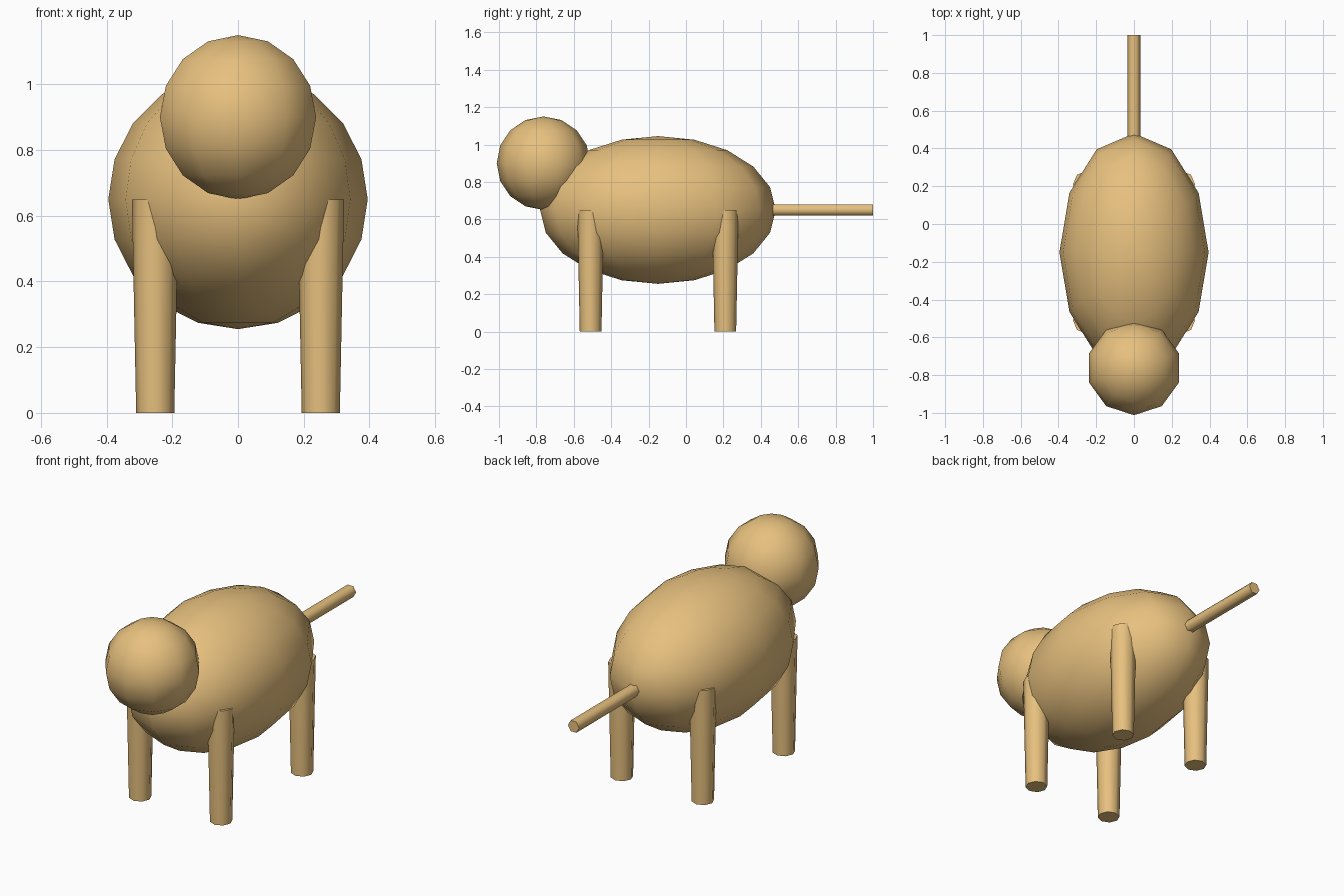
import bpy
from math import radians

if "Cube" in bpy.data.objects:
    bpy.data.objects.remove(bpy.data.objects["Cube"])

mat = bpy.data.materials.new("tan_hide")
mat.diffuse_color = (0.80, 0.53, 0.21, 1)
mat.use_nodes = True
mat.node_tree.nodes["Principled BSDF"].inputs["Base Color"].default_value = mat.diffuse_color


def finish(name):
    """Name, colour and smooth the newly made primitive, keeping cap rims sharp."""
    ob = bpy.context.object
    ob.name = name
    ob.data.materials.append(mat)
    bpy.ops.object.transform_apply(location=False, rotation=True, scale=True)
    bpy.ops.object.shade_smooth_by_angle(angle=radians(65))
    return ob


def ellipsoid(name, loc, radii, segments, rings):
    bpy.ops.mesh.primitive_uv_sphere_add(segments=segments, ring_count=rings,
                                         radius=1, location=loc)
    ob = bpy.context.object
    # first vertex column on the +x axis
    ob.rotation_euler.z = 0
    ob.scale = radii
    return finish(name)


def tube(name, loc, r1, r2, depth, sides, rot=(0, 0, 0)):
    bpy.ops.mesh.primitive_cone_add(vertices=sides, radius1=r1, radius2=r2,
                                    depth=depth, location=loc, rotation=rot)
    return finish(name)


# body: long low-poly ellipsoid
ellipsoid("body", (0, -0.15, 0.65), (0.395, 0.63, 0.395), 12, 10)

# head
ellipsoid("head", (0, -0.762, 0.90), (0.25, 0.25, 0.25), 10, 8)

# legs: slightly tapered, running up into the body
for end, y in (("front", -0.51), ("rear", 0.21)):
    for side, s in (("left", 1), ("right", -1)):
        tube(f"{end}_{side}_leg", (s * 0.252, y, 0.325), 0.058, 0.071, 0.65, 8)

# tail: straight six-sided rod, corners pointing sideways
tube("tail", (0, 0.70, 0.65), 0.035, 0.035, 0.60, 6,
     (radians(90), radians(90), 0))
